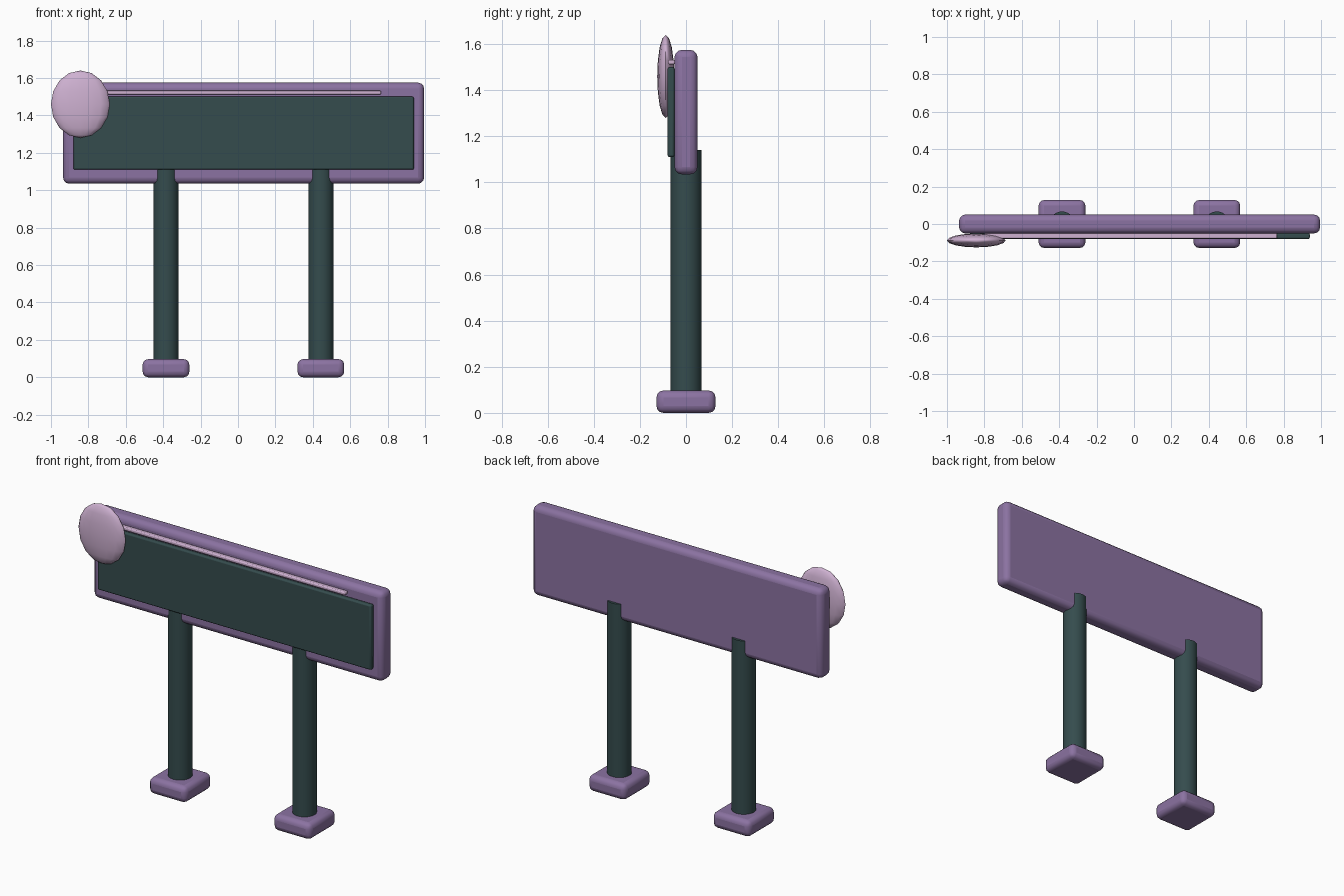
import bpy
from math import radians
from mathutils import Vector

cube = bpy.data.objects.get("Cube")
if cube:
    bpy.data.objects.remove(cube, do_unlink=True)


def material(name, colour):
    mat = bpy.data.materials.new(name)
    mat.use_nodes = True
    mat.diffuse_color = (*colour, 1)
    mat.node_tree.nodes["Principled BSDF"].inputs["Base Color"].default_value = (*colour, 1)
    return mat


purple = material("dusty purple", (0.26, 0.17, 0.36))
green = material("dark slate green", (0.035, 0.072, 0.075))
pink = material("pale pink", (0.62, 0.44, 0.64))


def finish(name, mat, angle=40):
    obj = bpy.context.object
    obj.name = obj.data.name = name
    obj.data.materials.append(mat)
    bpy.ops.object.transform_apply(location=False, rotation=False, scale=True)
    bpy.ops.object.shade_smooth_by_angle(angle=radians(angle))
    return obj


def rounded_box(name, low, high, bevel, mat, segments=3):
    low, high = Vector(low), Vector(high)
    bpy.ops.mesh.primitive_cube_add(size=1, location=(low + high) / 2)
    bpy.context.object.scale = high - low
    obj = finish(name, mat)
    mod = obj.modifiers.new("rounded edges", "BEVEL")
    mod.width = bevel
    mod.segments = segments
    return obj


# Sign board, front panel and trim strip
rounded_box("sign_board", (-0.935, -0.05, 1.035), (0.995, 0.05, 1.575), 0.032, purple)
rounded_box("front_panel", (-0.88, -0.08, 1.11), (0.94, -0.05, 1.5), 0.008, green, 2)
rounded_box("trim_strip", (-0.8, -0.078, 1.512), (0.765, -0.048, 1.532), 0.006, pink, 2)

# Posts and their feet
for side, x in (("right", -0.385), ("left", 0.443)):
    bpy.ops.mesh.primitive_cylinder_add(vertices=32, radius=0.067, depth=1.1, location=(x, 0, 0.59))
    finish(side + "_post", green)
    rounded_box(side + "_foot", (x - 0.125, -0.128, 0), (x + 0.125, 0.128, 0.097), 0.03, purple)

# Flattened oval badge on the upper corner
bpy.ops.mesh.primitive_uv_sphere_add(segments=16, ring_count=8, radius=1, location=(-0.843, -0.088, 1.46))
bpy.context.object.scale = (0.157, 0.037, 0.18)
finish("oval_badge", pink, 60)
